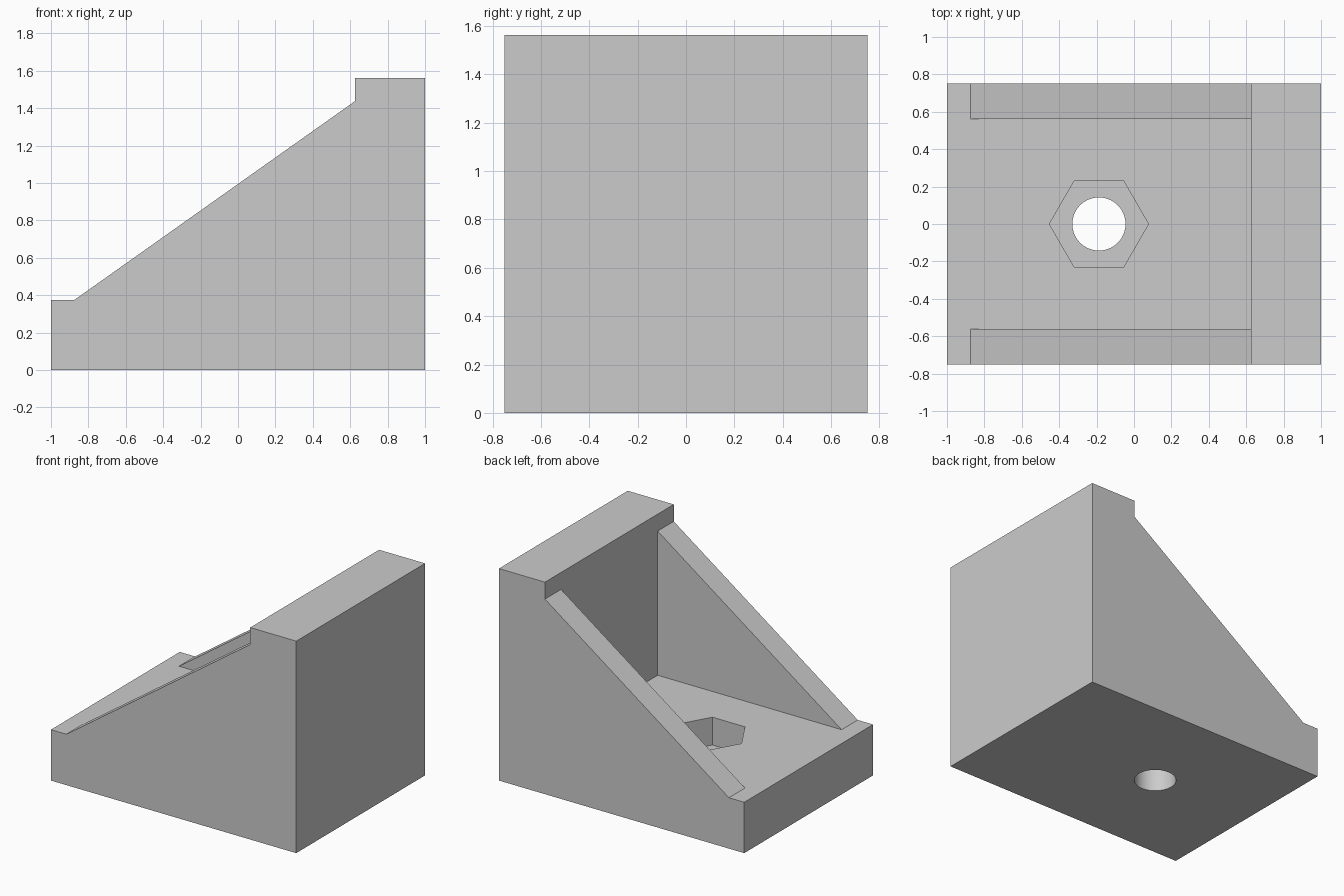
import bpy, bmesh, math
from mathutils import Vector

if "Cube" in bpy.data.objects:
    bpy.data.objects.remove(bpy.data.objects["Cube"], do_unlink=True)

grey = bpy.data.materials.new("light_grey")
grey.use_nodes = True
colour = (0.6, 0.6, 0.6, 1)
grey.diffuse_color = colour
grey.node_tree.nodes["Principled BSDF"].inputs["Base Color"].default_value = colour

FLOOR = 0.375        # floor thickness
WALL_X = 0.625       # inner face of the upright wall
HOLE_X = -0.1875     # bolt hole centre


def prism(name, points, direction, smooth=False):
    """Solid made by sweeping a flat outline along a direction."""
    bm = bmesh.new()
    face = bm.faces.new([bm.verts.new(p) for p in points])
    swept = bmesh.ops.extrude_face_region(bm, geom=[face], use_keep_orig=True)
    moved = [v for v in swept["geom"] if isinstance(v, bmesh.types.BMVert)]
    bmesh.ops.translate(bm, verts=moved, vec=Vector(direction))
    bmesh.ops.recalc_face_normals(bm, faces=bm.faces)
    for f in bm.faces:
        f.smooth = smooth and len(f.verts) == 4
    mesh = bpy.data.meshes.new(name)
    bm.to_mesh(mesh)
    bm.free()
    mesh.materials.append(grey)
    obj = bpy.data.objects.new(name, mesh)
    bpy.context.collection.objects.link(obj)
    return obj


def ring(radius, sides, z):
    return [(HOLE_X + radius * math.cos(math.tau * i / sides),
             radius * math.sin(math.tau * i / sides), z) for i in range(sides)]


def cut(target, cutter):
    mod = target.modifiers.new(cutter.name, 'BOOLEAN')
    mod.operation = 'DIFFERENCE'
    mod.solver = 'EXACT'
    mod.object = cutter
    bpy.context.view_layer.objects.active = target
    bpy.ops.object.modifier_apply(modifier=mod.name)
    bpy.data.objects.remove(cutter, do_unlink=True)


# Bracket body: side outline swept across the full width
side = [(-1, 0), (1, 0), (1, 1.5625), (WALL_X, 1.5625),
        (WALL_X, 1.4375), (-0.875, FLOOR), (-1, FLOOR)]
bracket = prism("corner_bracket", [(x, -0.75, z) for x, z in side], (0, 1.5, 0))

# Channel between the two gussets
channel = [(-1.2, FLOOR), (WALL_X, FLOOR), (WALL_X, 1.8), (-1.2, 1.8)]
cut(bracket, prism("channel_cutter", [(x, -0.5625, z) for x, z in channel], (0, 1.125, 0)))

# Hexagonal nut pocket and round bolt hole
cut(bracket, prism("nut_pocket_cutter", ring(0.265, 6, 0.17), (0, 0, 0.4)))
cut(bracket, prism("bolt_hole_cutter", ring(0.142, 64, -0.1), (0, 0, 0.4), smooth=True))
